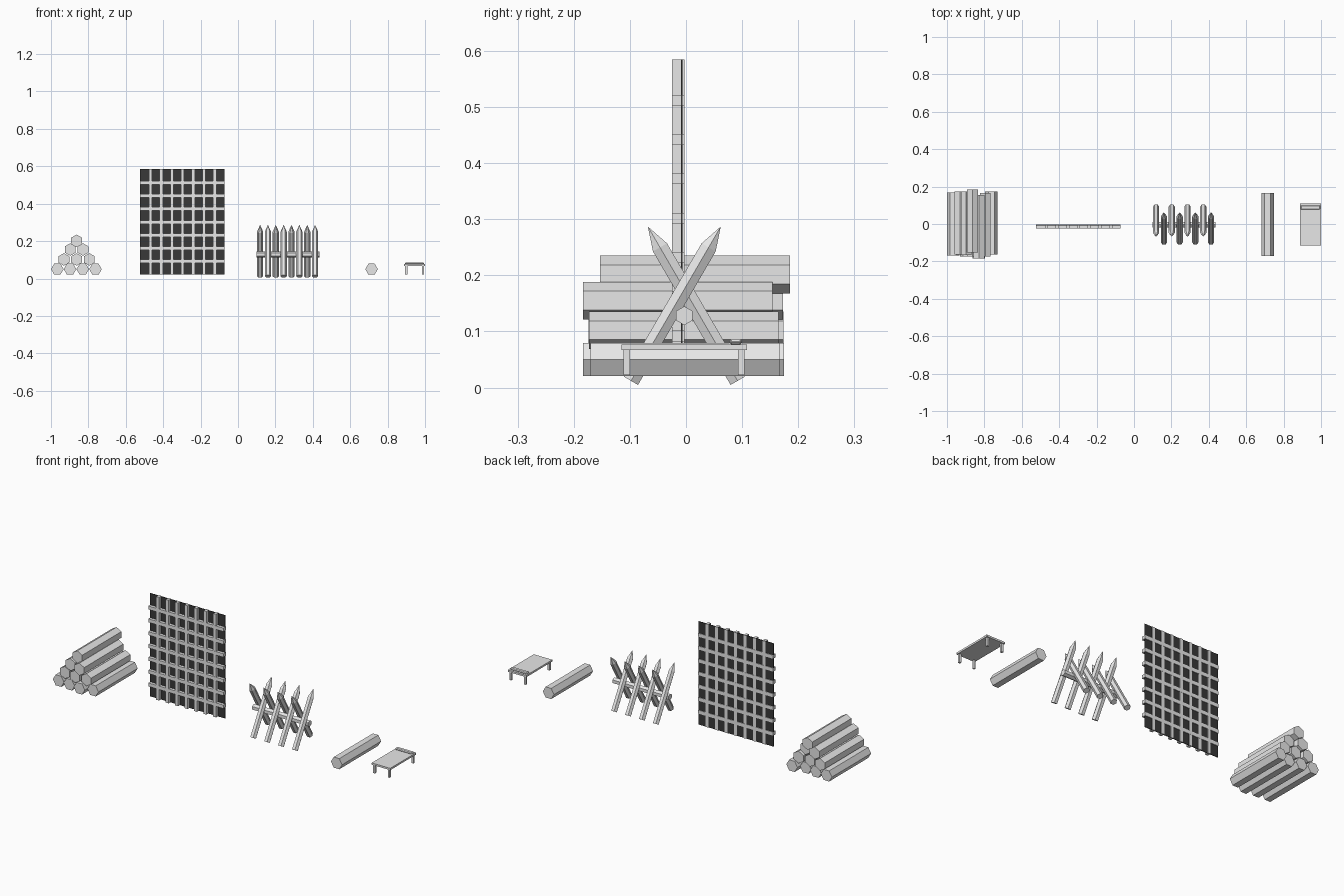
import bpy, bmesh, math
from mathutils import Vector, Matrix

if "Cube" in bpy.data.objects:
    bpy.data.objects.remove(bpy.data.objects["Cube"])


def material(name, value):
    m = bpy.data.materials.new(name)
    m.diffuse_color = (value, value, value, 1)
    m.use_nodes = True
    m.node_tree.nodes["Principled BSDF"].inputs["Base Color"].default_value = m.diffuse_color
    return m


PALE = material("pale_grey", 0.8)
DARK = material("dark_grey", 0.04)


def finish(bm, name, mat):
    bmesh.ops.recalc_face_normals(bm, faces=bm.faces[:])
    me = bpy.data.meshes.new(name)
    bm.to_mesh(me)
    bm.free()
    me.materials.append(mat)
    ob = bpy.data.objects.new(name, me)
    bpy.context.collection.objects.link(ob)
    return ob


def box(name, lo, hi, mat=PALE, bevel=0):
    bm = bmesh.new()
    bmesh.ops.create_cube(bm, size=1)
    lo, hi = Vector(lo), Vector(hi)
    for v in bm.verts:
        v.co = Vector(((lo[i] + hi[i]) / 2 + v.co[i] * (hi[i] - lo[i]) for i in range(3)))
    if bevel:
        bmesh.ops.bevel(bm, geom=bm.edges[:], offset=bevel, segments=1, affect='EDGES')
    return finish(bm, name, mat)


def hex_pole(name, a, b, r, side, turn=0, tip=0):
    """Six-sided pole from a to b; a corner faces 'side'; optional pointed end at b."""
    a, b, u = Vector(a), Vector(b), Vector(side).normalized()
    axis = (b - a).normalized()
    w = axis.cross(u)
    bm = bmesh.new()

    def ring(c):
        return [bm.verts.new(c + r * (u * math.cos(t) + w * math.sin(t)))
                for t in (turn + k * math.pi / 3 for k in range(6))]

    low, high = ring(a), ring(b - axis * tip)
    bm.faces.new(low)
    point = bm.verts.new(b) if tip else None
    if not tip:
        bm.faces.new(high)
    for i in range(6):
        j = (i + 1) % 6
        bm.faces.new((low[i], low[j], high[j], high[i]))
        if tip:
            bm.faces.new((high[i], high[j], point))
    return finish(bm, name, PALE)


# Stacked log pile: (height, first x, corner turn, end offsets)
X = (1, 0, 0)
rows = [(0.050, -0.966, 0, (0, -0.005, -0.015, 0.006)),
        (0.102, -0.931, 30, (0.005, -0.005, -0.004)),
        (0.155, -0.897, 30, (0.004, -0.015)),
        (0.2015, -0.863, 30, (0.016,))]
for r, (z, x0, turn, shifts) in enumerate(rows):
    for i, s in enumerate(shifts):
        x = x0 + i * 0.068
        hex_pole(f"pile_log_{r}_{i}", (x, s - 0.169, z), (x, s + 0.169, z),
                 0.0335, X, math.radians(turn))

# Single log
hex_pole("single_log", (0.714, -0.17, 0.05), (0.714, 0.167, 0.05), 0.0335, X)

# Lattice screen: dark backing with crossing square bars
box("lattice_backing", (-0.524, -0.009, 0.022), (-0.071, -0.006, 0.585), DARK)
for i in range(7):
    x = -0.468 + i * 0.0573
    box(f"lattice_upright_{i}", (x - 0.0085, -0.025, 0.022), (x + 0.0085, -0.003, 0.585))
    z = 0.092 + i * 0.07
    box(f"lattice_rail_{i}", (-0.524, -0.0252, z - 0.0095), (-0.071, -0.0028, z + 0.0095))

# Spiked barricade: alternately leaning stakes on a cross rail
yc = -0.003
for i in range(8):
    x = 0.118 + i * 0.042
    d = -1 if i % 2 == 0 else 1
    hex_pole(f"barricade_stake_{i}", (x, yc - d * 0.095, 0.012), (x, yc + d * 0.065, 0.287),
             0.0167, X, tip=0.043)
hex_pole("barricade_rail", (0.098, yc, 0.128), (0.436, yc, 0.128), 0.0168, (0, 0, 1))

# Bed: slab, legs and pillow
box("bed_top", (0.888, -0.115, 0.067), (1.0, 0.109, 0.077))
for i, x in enumerate((0.894, 0.983)):
    for j, y in enumerate((-0.111, 0.093)):
        box(f"bed_leg_{i}_{j}", (x, y, 0.022), (x + 0.011, y + 0.011, 0.068))
box("bed_pillow", (0.892, 0.077, 0.076), (0.995, 0.1, 0.086), PALE, 0.004)
